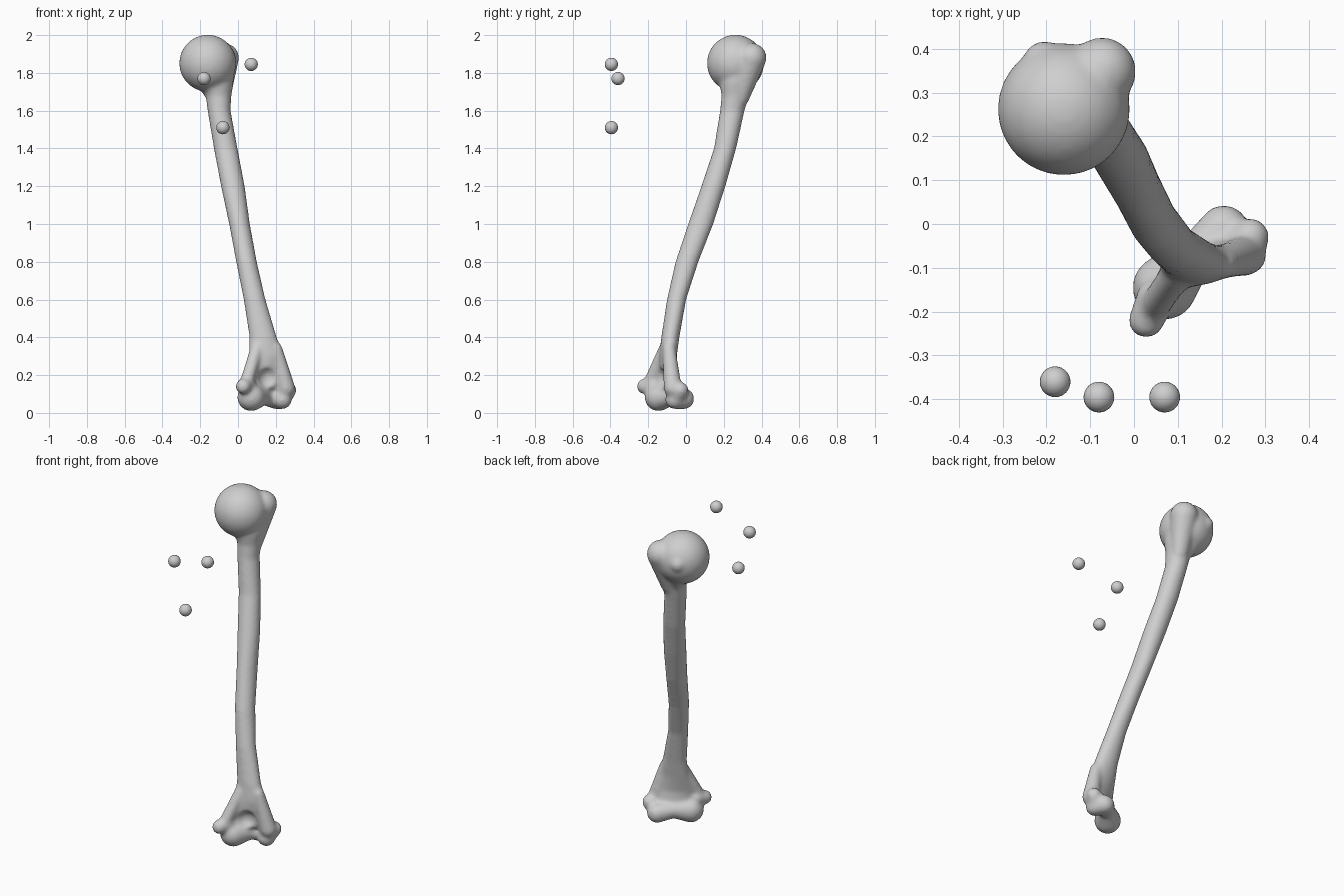
import bpy
import bmesh
import math
from mathutils import Matrix, Vector

cube = bpy.data.objects.get("Cube")
if cube:
    bpy.data.objects.remove(cube, do_unlink=True)

# One plain grey for everything
grey = bpy.data.materials.new("bone_grey")
grey.use_nodes = True
colour = (0.62, 0.62, 0.62, 1)
grey.diffuse_color = colour
grey.node_tree.nodes["Principled BSDF"].inputs["Base Color"].default_value = colour


def make_object(name, bm):
    mesh = bpy.data.meshes.new(name)
    bm.to_mesh(mesh)
    bm.free()
    mesh.materials.append(grey)
    mesh.polygons.foreach_set("use_smooth", [True] * len(mesh.polygons))
    obj = bpy.data.objects.new(name, mesh)
    bpy.context.scene.collection.objects.link(obj)
    return obj


def add_ball(bm, centre, radius):
    bmesh.ops.create_icosphere(bm, subdivisions=4, radius=radius,
                               matrix=Matrix.Translation(centre))


def add_limb(bm, start, r_start, end, r_end):
    """Tapered limb with round ends, the hull of two balls."""
    part = bmesh.new()
    add_ball(part, start, r_start)
    add_ball(part, end, r_end)
    bmesh.ops.delete(part, geom=part.faces[:] + part.edges[:], context='EDGES_FACES')
    hull = bmesh.ops.convex_hull(part, input=part.verts[:])
    spare = {g for key in ("geom_interior", "geom_unused") for g in hull[key]
             if isinstance(g, bmesh.types.BMVert)}
    bmesh.ops.delete(part, geom=list(spare), context='VERTS')
    bmesh.ops.recalc_face_normals(part, faces=part.faces[:])
    mesh = bpy.data.meshes.new("limb_part")
    part.to_mesh(mesh)
    part.free()
    bm.from_mesh(mesh)
    bpy.data.meshes.remove(mesh)


def add_loft(bm, sections, sides=40):
    """Skin a stack of turned ellipses: z, x, y, x radius, y radius, turn."""
    rings = []
    for z, x, y, rx, ry, turn in sections:
        spin = Matrix.Rotation(turn, 3, 'Z')
        ring = []
        for i in range(sides):
            a = math.tau * i / sides
            offset = spin @ Vector((rx * math.cos(a), ry * math.sin(a), 0))
            ring.append(bm.verts.new(Vector((x, y, z)) + offset))
        rings.append(ring)
    for low, high in zip(rings, rings[1:]):
        for i in range(sides):
            j = (i + 1) % sides
            bm.faces.new((low[i], low[j], high[j], high[i]))
    bm.faces.new(rings[0][::-1])
    bm.faces.new(rings[-1])


bone = bmesh.new()

# Shaft, flattened at the bottom and flared into the neck at the top
add_loft(bone, [
    (0.13, 0.15, -0.09, 0.10, 0.035, 0.5),
    (0.20, 0.15, -0.10, 0.108, 0.036, 0.4),
    (0.30, 0.15, -0.095, 0.093, 0.045, 0.15),
    (0.40, 0.133, -0.083, 0.073, 0.048, 0),
    (0.60, 0.088, -0.05, 0.058, 0.051, 0),
    (0.80, 0.045, 0.005, 0.055, 0.061, 0),
    (1.00, 0.008, 0.078, 0.055, 0.067, 0),
    (1.20, -0.027, 0.145, 0.063, 0.064, 0),
    (1.40, -0.065, 0.207, 0.063, 0.059, 0),
    (1.60, -0.10, 0.245, 0.061, 0.065, 0),
    (1.68, -0.103, 0.26, 0.068, 0.072, 0),
    (1.75, -0.115, 0.268, 0.092, 0.093, 0),
    (1.86, -0.13, 0.30, 0.11, 0.10, 0),
])

# Ball head and the two bumps behind it, with a groove between
add_ball(bone, (-0.16, 0.262, 1.851), 0.151)
add_limb(bone, (-0.073, 0.348, 1.88), 0.078, (-0.09, 0.285, 1.67), 0.05)
add_limb(bone, (-0.205, 0.37, 1.86), 0.048, (-0.14, 0.28, 1.71), 0.05)

# Inner and outer columns with their knobs
add_limb(bone, (0.10, -0.11, 0.34), 0.035, (0.045, -0.19, 0.16), 0.036)
add_limb(bone, (0.028, -0.22, 0.14), 0.041, (0.05, -0.17, 0.15), 0.045)
add_limb(bone, (0.20, -0.09, 0.34), 0.035, (0.255, -0.07, 0.13), 0.048)
add_limb(bone, (0.265, -0.03, 0.12), 0.044, (0.235, -0.05, 0.09), 0.055)

# Spool-shaped hinge joint
lip, waist, outer = (0.07, -0.145, 0.083), (0.135, -0.075, 0.09), (0.205, -0.012, 0.075)
add_limb(bone, lip, 0.074, waist, 0.047)
add_limb(bone, waist, 0.047, outer, 0.056)
add_limb(bone, outer, 0.056, (0.235, -0.06, 0.07), 0.05)

arm_bone = make_object("arm_bone", bone)

# Cutter for the hollow above the hinge
hollow = bmesh.new()
add_ball(hollow, (0.165, -0.163, 0.185), 0.062)
cutter = make_object("hollow_cutter", hollow)
cutter.hide_render = True
cutter.hide_viewport = True
cutter.display_type = 'WIRE'


def add_remesh(name):
    mod = arm_bone.modifiers.new(name, 'REMESH')
    mod.mode = 'VOXEL'
    mod.voxel_size = 0.009
    mod.use_smooth_shade = True


# Fuse the parts, carve the hollow and soften the joins
add_remesh("fuse")
cut = arm_bone.modifiers.new("hollow", 'BOOLEAN')
cut.operation = 'DIFFERENCE'
cut.object = cutter
add_remesh("even")
soften = arm_bone.modifiers.new("soften", 'SMOOTH')
soften.factor = 0.5
soften.iterations = 10

# Three loose marker balls in front
for side, place in (("left", (0.07, -0.395, 1.845)),
                    ("right", (-0.18, -0.36, 1.77)),
                    ("lower", (-0.08, -0.395, 1.51))):
    ball = bmesh.new()
    bmesh.ops.create_uvsphere(ball, u_segments=32, v_segments=16, radius=0.035,
                              matrix=Matrix.Translation(place))
    make_object(side + "_marker_ball", ball)
